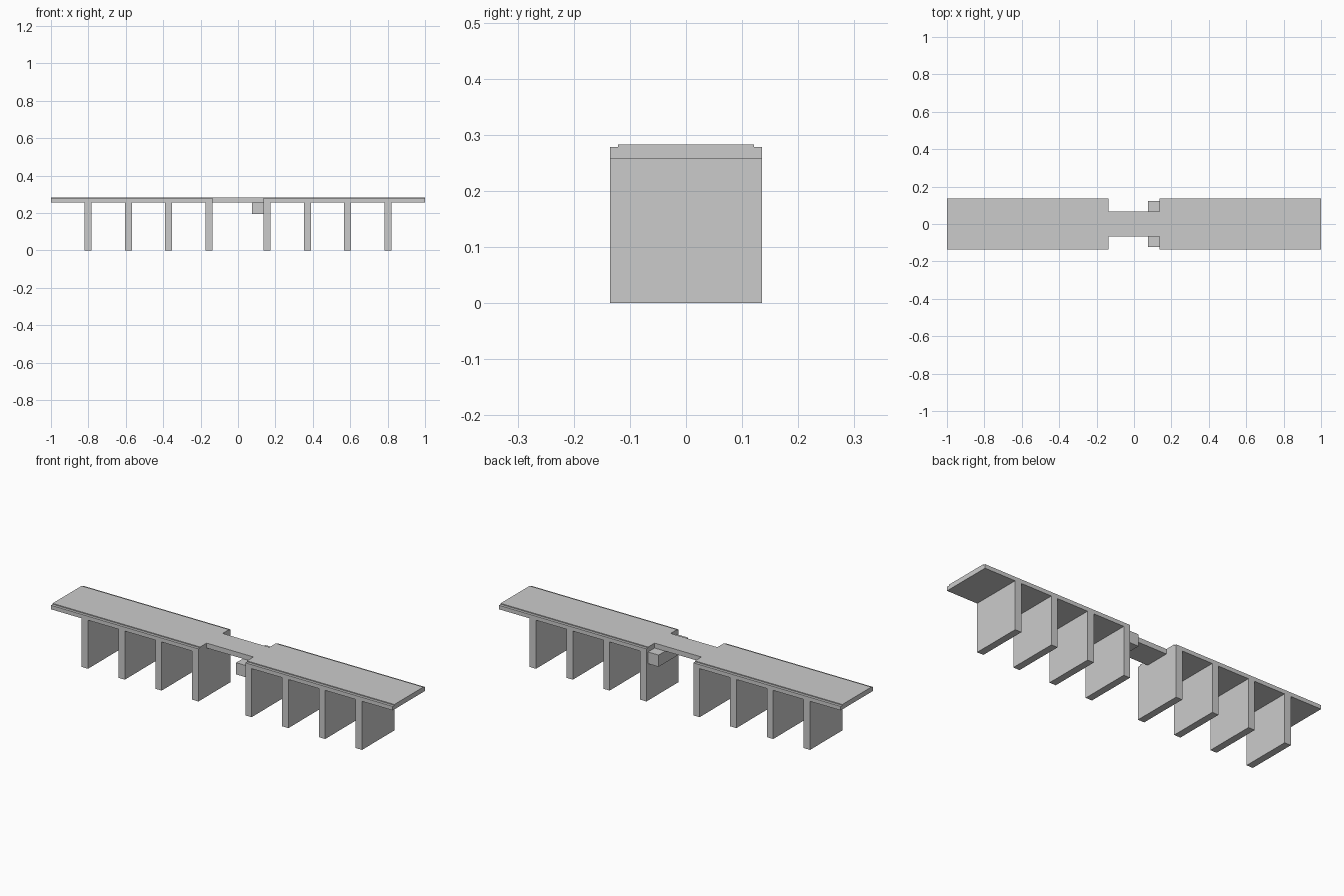
import bpy, bmesh

if "Cube" in bpy.data.objects:
    bpy.data.objects.remove(bpy.data.objects["Cube"])

def box(name, x0, x1, y0, y1, z0, z1):
    bpy.ops.mesh.primitive_cube_add(size=1, location=((x0+x1)/2, (y0+y1)/2, (z0+z1)/2))
    ob = bpy.context.object
    ob.name = name
    ob.scale = (x1-x0, y1-y0, z1-z0)
    bpy.ops.object.transform_apply(location=False, rotation=False, scale=True)
    return ob

def slab(name, wide, narrow, end, z0, z1):
    # Plan outline: two wide decks joined by a narrow neck
    half = [(-end, -wide), (-NECK, -wide), (-NECK, -narrow),
            (NECK, -narrow), (NECK, -wide), (end, -wide)]
    outline = half + [(x, -y) for x, y in reversed(half)]
    bm = bmesh.new()
    face = bm.faces.new([bm.verts.new((x, y, z0)) for x, y in outline])
    ext = bmesh.ops.extrude_face_region(bm, geom=[face])
    bmesh.ops.translate(bm, vec=(0, 0, z1 - z0),
                        verts=[g for g in ext["geom"] if isinstance(g, bmesh.types.BMVert)])
    bmesh.ops.recalc_face_normals(bm, faces=bm.faces)
    me = bpy.data.meshes.new(name)
    bm.to_mesh(me)
    bm.free()
    bpy.context.collection.objects.link(bpy.data.objects.new(name, me))

NECK, HALF_W, DECK_Z = 0.137, 0.135, 0.257

# Deck slab and the slightly narrower walking surface on it
slab("deck_slab", HALF_W, 0.067, 1.0, DECK_Z, 0.278)
slab("deck_surface", 0.121, 0.067, 1.0, 0.278, 0.283)

# Wall piers, four on each side of the neck
for side, label in ((-1, "left"), (1, "right")):
    for i in range(4):
        a = side * (NECK + i * 0.2155)
        b = a + side * 0.037
        box(f"{label}_pier_{i + 1}", min(a, b), max(a, b), -HALF_W, HALF_W, 0, DECK_Z)

# Bearing block beneath the right end of the neck
box("bearing_block", 0.075, NECK, -0.122, 0.122, 0.195, DECK_Z)
